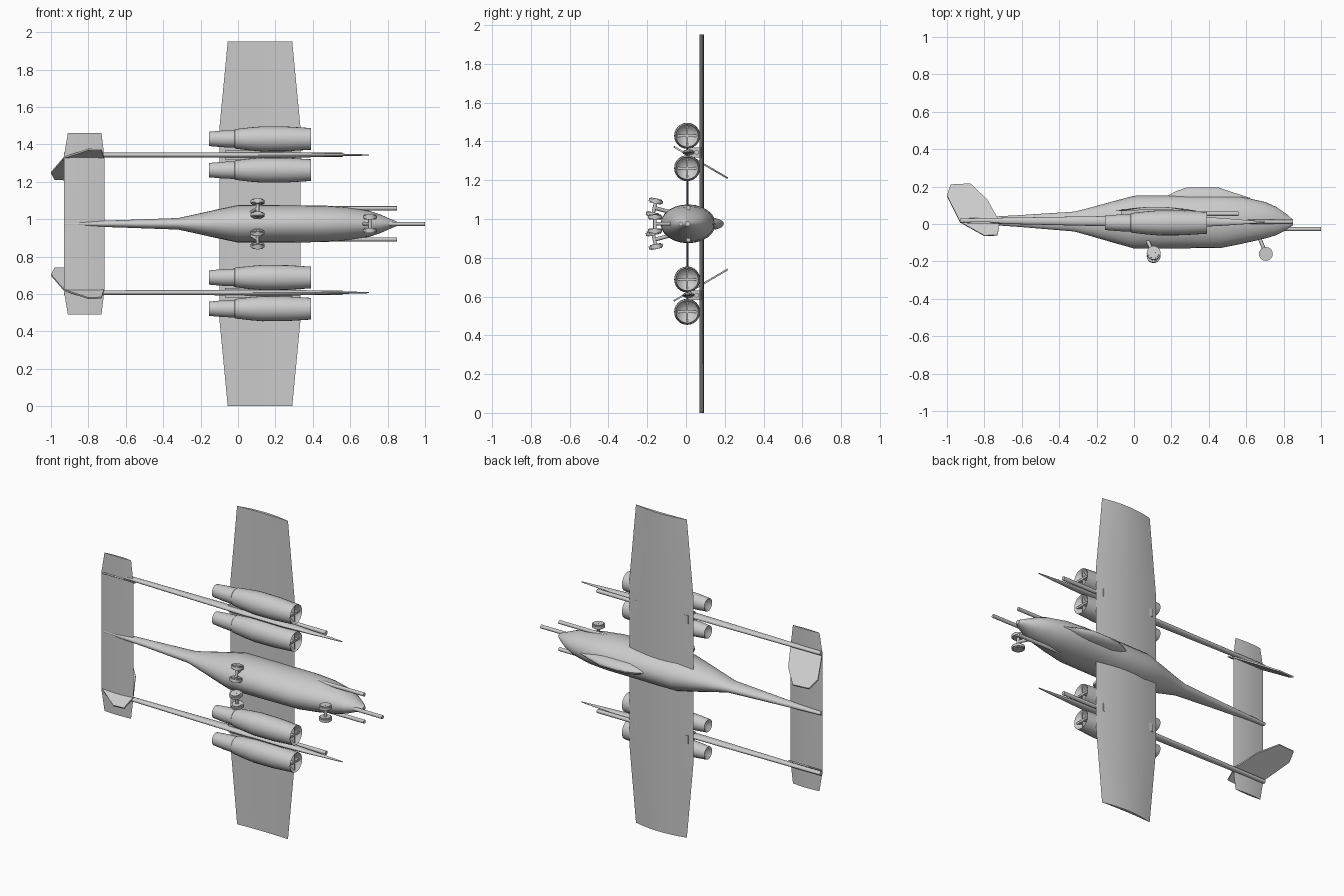
import bpy, bmesh, math
from mathutils import Vector, Matrix

cube = bpy.data.objects.get("Cube")
if cube:
    bpy.data.objects.remove(cube, do_unlink=True)

ZC = 0.975  # height of the aircraft's centre line

grey = bpy.data.materials.new("light grey")
grey.use_nodes = True
grey.diffuse_color = (0.6, 0.6, 0.6, 1)
grey.node_tree.nodes["Principled BSDF"].inputs["Base Color"].default_value = (0.6, 0.6, 0.6, 1)


def finish(name, bm, smooth=35):
    bmesh.ops.recalc_face_normals(bm, faces=bm.faces)
    me = bpy.data.meshes.new(name)
    bm.to_mesh(me)
    bm.free()
    me.materials.append(grey)
    ob = bpy.data.objects.new(name, me)
    bpy.context.collection.objects.link(ob)
    if smooth:
        bpy.ops.object.select_all(action='DESELECT')
        ob.select_set(True)
        bpy.context.view_layer.objects.active = ob
        bpy.ops.object.shade_smooth_by_angle(angle=math.radians(smooth))
    return ob


def bridge(bm, rings):
    """Skin a list of equal vertex rings and cap both ends."""
    n = len(rings[0])
    for a, b in zip(rings, rings[1:]):
        for i in range(n):
            j = (i + 1) % n
            bm.faces.new((a[i], a[j], b[j], b[i]))
    bm.faces.new(rings[0])
    bm.faces.new(rings[-1])


def loft(name, sections, z=ZC, sides=24):
    """Elliptical sections along x: (x, centre y, half height y, half width z)."""
    bm = bmesh.new()
    rings = []
    for x, y, ry, rz in sections:
        ring = []
        for i in range(sides):
            a = 2 * math.pi * i / sides
            ring.append(bm.verts.new((x, y + ry * math.cos(a), z + rz * math.sin(a))))
        rings.append(ring)
    bridge(bm, rings)
    return finish(name, bm)


def rod(bm, p, q, r, sides=16):
    """Closed cylinder between two points."""
    p, q = Vector(p), Vector(q)
    d = q - p
    m = Matrix.Translation((p + q) / 2) @ d.to_track_quat('Z', 'Y').to_matrix().to_4x4()
    bmesh.ops.create_cone(bm, cap_ends=True, segments=sides, radius1=r, radius2=r,
                          depth=d.length, matrix=m)


def surface(name, stations, y_base, camber, lower):
    """Lifting surface from stations (z, trailing x, leading x)."""
    bm = bmesh.new()
    steps = 8
    rings = []
    for z, x0, x1 in stations:
        ring = []
        for i in range(steps + 1):
            t = i / steps
            ring.append((t, camber * 4 * t * (1 - t)))
        for i in range(steps - 1, 0, -1):
            t = i / steps
            ring.append((t, lower * 4 * t * (1 - t)))
        rings.append([bm.verts.new((x0 + (x1 - x0) * t, y_base + y, z)) for t, y in ring])
    bridge(bm, rings)
    return finish(name, bm)


# Fuselage and canopy
loft("fuselage", [
    (-0.93, 0.018, 0.012, 0.010), (-0.62, 0.016, 0.031, 0.020),
    (-0.32, 0.013, 0.053, 0.031), (-0.24, 0.012, 0.074, 0.048),
    (-0.12, 0.011, 0.108, 0.075), (0.00, 0.010, 0.141, 0.100),
    (0.22, 0.011, 0.141, 0.100), (0.46, 0.012, 0.141, 0.098),
    (0.58, 0.020, 0.125, 0.089), (0.70, 0.020, 0.098, 0.070),
    (0.76, 0.016, 0.076, 0.050), (0.82, 0.010, 0.040, 0.024),
    (0.85, 0.008, 0.014, 0.012)])
loft("canopy", [
    (0.17, 0.11, 0.035, 0.006), (0.22, 0.11, 0.063, 0.024), (0.28, 0.11, 0.085, 0.034),
    (0.45, 0.11, 0.085, 0.034), (0.52, 0.11, 0.062, 0.028), (0.62, 0.09, 0.050, 0.008)])

# Wing and tailplane
surface("wing", [(0, -0.055, 0.29), (0.47, -0.10, 0.335), (1.48, -0.10, 0.335),
                 (1.95, -0.055, 0.29)], 0.070, 0.022, 0.005)
surface("tailplane", [(0.49, -0.91, -0.73), (0.61, -0.93, -0.715), (1.34, -0.93, -0.715),
                      (1.46, -0.91, -0.73)], 0.007, 0.007, -0.005)

# Guns in the nose and on the cheeks
bm = bmesh.new()
rod(bm, (0.70, -0.027, ZC), (1.0, -0.027, ZC), 0.011)
for s in (-1, 1):
    rod(bm, (0.45, 0.012, ZC + s * 0.083), (0.85, 0.012, ZC + s * 0.083), 0.011)
finish("nose_guns", bm)

# Hollow engine profile: intake cone, outer shell, exhaust recess
ENGINE = [(0.32, 0), (0.385, 0.054), (0.39, 0.058), (0.26, 0.066), (0.13, 0.067),
          (0.06, 0.061), (-0.015, 0.052), (-0.02, 0.047), (-0.09, 0.044),
          (-0.155, 0.038), (-0.153, 0.033), (-0.11, 0)]


def engine(name, z, y=0.006, sides=24):
    bm = bmesh.new()
    verts = [bm.verts.new((x, y + r, z)) for x, r in ENGINE]
    edges = [bm.edges.new(e) for e in zip(verts, verts[1:])]
    bmesh.ops.spin(bm, geom=verts + edges, cent=(0, y, z), axis=(1, 0, 0),
                   angle=2 * math.pi, steps=sides)
    bmesh.ops.remove_doubles(bm, verts=bm.verts, dist=0.0005)
    # Crossed intake vanes
    for sy, sz in ((0.108, 0.012), (0.008, 0.108)):
        m = Matrix.Translation((0.355, y, z)) @ Matrix.Diagonal((0.05, sy, sz, 1))
        bmesh.ops.create_cube(bm, size=1, matrix=m)
    finish(name, bm)


# Tail fin outline in x and y
FIN = [(-1.0, 0.15), (-0.98, 0.21), (-0.875, 0.215), (-0.785, 0.13), (-0.717, 0.01),
       (-0.73, -0.06), (-0.80, -0.063), (-0.93, 0.01)]

for s, side in ((1, "upper"), (-1, "lower")):
    zb = ZC + s * 0.368
    engine(side + "_outer_engine", ZC + s * 0.454)
    engine(side + "_inner_engine", ZC + s * 0.287)

    # Tail boom with a pointed nose, and the gun above it
    loft(side + "_boom", [
        (-0.93, 0.018, 0.012, 0.012), (-0.10, 0.015, 0.028, 0.014),
        (0.30, 0.012, 0.030, 0.015), (0.48, 0.011, 0.020, 0.009),
        (0.70, 0.010, 0.003, 0.003)], zb, 16)
    bm = bmesh.new()
    rod(bm, (0.0, 0.055, zb), (0.56, 0.055, zb), 0.012)
    finish(side + "_boom_gun", bm)

    # Pylon joining the engine pair to the wing
    bm = bmesh.new()
    m = Matrix.Translation((0.11, 0.045, zb)) @ Matrix.Diagonal((0.36, 0.07, 0.05, 1))
    bmesh.ops.create_cube(bm, size=1, matrix=m)
    finish(side + "_engine_pylon", bm, 0)

    # Fin leaning towards the centre line
    bm = bmesh.new()
    rings = [[bm.verts.new((x, y + d * 0.5, ZC + s * (0.361 - 0.585 * y + d)))
              for x, y in FIN] for d in (-0.004, 0.004)]
    bridge(bm, rings)
    finish(side + "_fin", bm, 0)


def gear(name, top, hub, axle):
    """Leg with two wheels on a shared axle."""
    bm = bmesh.new()
    hub, axle = Vector(hub), Vector(axle).normalized()
    rod(bm, top, hub, 0.010, 12)
    rod(bm, hub - axle * 0.05, hub + axle * 0.05, 0.009, 12)
    for d in (-0.036, 0.036):
        c = hub + axle * d
        rod(bm, c - axle * 0.008, c + axle * 0.008, 0.037, 20)
        rod(bm, c - axle * 0.013, c + axle * 0.013, 0.030, 20)
    finish(name, bm)


# Landing gear
gear("nose_gear", (0.665, -0.06, ZC), (0.705, -0.16, ZC), (0, 0, 1))
for s, side in ((1, "upper"), (-1, "lower")):
    gear(side + "_main_gear", (0.06, -0.06, ZC + s * 0.055),
         (0.105, -0.163, ZC + s * 0.082), (0, 0.22 * s, 1))
